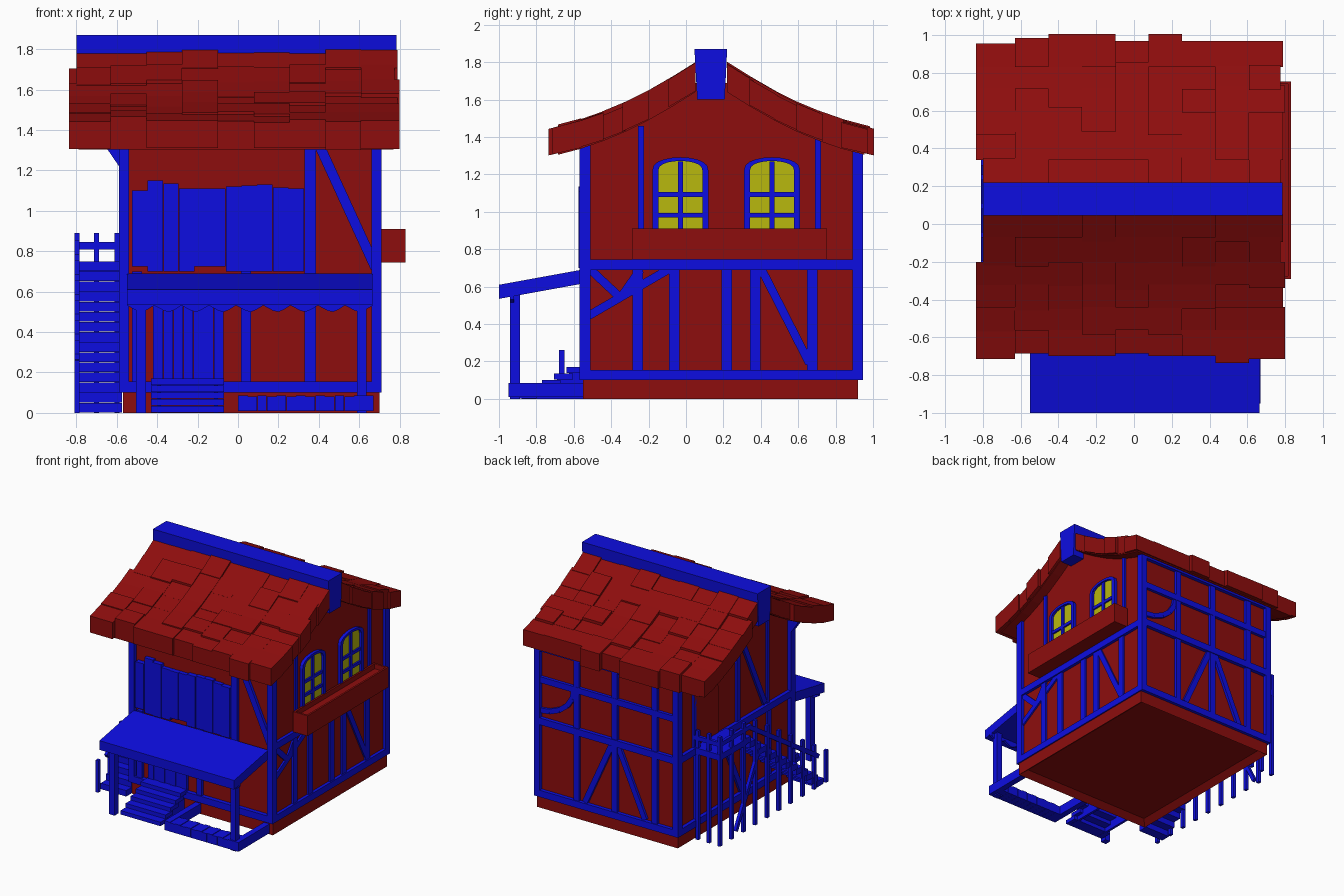
import bpy, bmesh, math, random
from mathutils import Vector, Matrix

if "Cube" in bpy.data.objects:
    bpy.data.objects.remove(bpy.data.objects["Cube"])
random.seed(4)

def material(name, c):
    m = bpy.data.materials.new(name)
    m.diffuse_color = (*c, 1)
    m.use_nodes = True
    m.node_tree.nodes["Principled BSDF"].inputs["Base Color"].default_value = m.diffuse_color
    return m
BLUE = material("timber", (0.004, 0.004, 0.75))
RED = material("plaster_and_tile", (0.27, 0.004, 0.004))
YEL = material("glass", (0.48, 0.48, 0.004))

def finish(name, bm, mat):
    bmesh.ops.recalc_face_normals(bm, faces=bm.faces)
    me = bpy.data.meshes.new(name)
    bm.to_mesh(me)
    bm.free()
    me.materials.append(mat)
    ob = bpy.data.objects.new(name, me)
    bpy.context.collection.objects.link(ob)
    return ob

def prism(name, pts, axis, a, b, mat):
    """2D outline (y,z for x / x,z for y) extruded from a to b"""
    bm = bmesh.new()
    at = lambda p, t: (t, *p) if axis == 'x' else (p[0], t, p[1])
    lo = [bm.verts.new(at(p, a)) for p in pts]
    hi = [bm.verts.new(at(p, b)) for p in pts]
    bm.faces.new(lo)
    bm.faces.new(hi[::-1])
    for i in range(len(pts)):
        j = (i + 1) % len(pts)
        bm.faces.new((lo[i], lo[j], hi[j], hi[i]))
    return finish(name, bm, mat)

def box(name, x0, x1, y0, y1, z0, z1, mat=BLUE):
    return prism(name, [(y0, z0), (y1, z0), (y1, z1), (y0, z1)], 'x', x0, x1, mat)

def bar(name, p, q, w, d, n, mat=BLUE):
    """beam from p to q, d thick along n, w wide across it"""
    p, q, n = Vector(p), Vector(q), Vector(n)
    t = (q - p).normalized()
    s = n.cross(t)
    bm = bmesh.new()
    bmesh.ops.create_cube(bm, size=1)
    m = Matrix((t * (q - p).length, s * w, n * d)).transposed().to_4x4()
    m.translation = (p + q) / 2
    bmesh.ops.transform(bm, matrix=m, verts=bm.verts)
    return finish(name, bm, mat)

def arch(c, hw, z0, zs, rise, n=10):
    top = [(c - hw * math.cos(math.pi * i / n), zs + rise * max(0, math.sin(math.pi * i / n)) ** .8) for i in range(n + 1)]
    return [(c - hw, z0)] + top + [(c + hw, z0)]

def arch_window(name, c, hw, z0, zs, rise, xa, xb, pane_x, pane):
    inner = arch(c, hw - .032, z0, zs, rise - 0.02)
    prism(name + "_frame", arch(c, hw, z0, zs, rise) + inner[::-1], 'x', xa, xb, BLUE)
    prism(name + "_pane", inner, 'x', xa, pane_x, pane)

# Roof top line: (distance from ridge, height)
ROOF = [(0, 1.79), (.12, 1.715), (.25, 1.64), (.37, 1.58), (.49, 1.53), (.61, 1.488), (.735, 1.455)]

# Foundation with recessed underside
bm = bmesh.new()
bmesh.ops.create_cube(bm, size=1)
for v in bm.verts:
    v.co = (0.065 + v.co.x * 1.27, 0.185 + v.co.y * 1.47, 0.05 + v.co.z * 0.1)
bm.normal_update()
under = [f for f in bm.faces if f.normal.z < -0.9]
bmesh.ops.inset_region(bm, faces=under, thickness=0.07)
bmesh.ops.translate(bm, verts=under[0].verts, vec=(0, 0, 0.04))
finish("foundation", bm, RED)

# House walls with curved gable
gable = [(-.535, .08), (-.535, 1.40)]
gable += [(.05 - d, z - .1) for d, z in ROOF[::-1] if d < .55]
gable += [(.22 + d, z - .1) for d, z in ROOF if d < .65] + [(.915, 1.37), (.915, .08)]
prism("walls", gable, 'x', -.56, .685, RED)

# Roof deck and tiles on both slopes
def slope(s, edge, label):
    P = [(edge + s * d, z) for d, z in ROOF]
    deck = [(y, z - .03) for y, z in P] + [(y, z - .15) for y, z in P[::-1]]
    prism(f"{label}_deck", deck, 'x', -.79, .77, RED)
    for r, ((y0, z0), (y1, z1)) in enumerate(zip(P, P[1:])):
        last = r == len(P) - 2
        k = (z1 - z0) / abs(y1 - y0)
        left, right = -.80 - random.choice((0, .037)), random.choice((.775, .79, .80))
        if last and s < 0:
            left, right = -.837, .80
        edges = [left] + [-.63 + .177 * i for i in range(8)] + [right]
        for x0, x1 in zip(edges, edges[1:]):
            up = random.uniform(-.014, .012)
            tail = random.choice((0, .015, .03, .05)) if last else random.uniform(0, .03)
            ye, ze = y1 + s * tail, z1 + k * tail
            prism(f"{label}_tile", [(y0, z0 + up), (ye, ze + up), (ye, ze - .14), (y0, z0 - .145)], 'x', x0, x1, RED)
slope(-1, .05, "front_roof")
slope(1, .22, "back_roof")
prism("ridge_beam", [(.06, 1.6), (.207, 1.6), (.22, 1.87), (.045, 1.87)], 'x', -.80, .785, BLUE)

# Corner posts, sill and middle beams
for x0, x1 in ((-.59, -.54), (.66, .71)):
    for y0, y1 in ((-.57, -.51), (.89, .945)):
        box("corner_post", x0, x1, y0, y1, .1, 1.36)
    for z in (.10, .69):
        box("side_beam", x0, x1, -.56, .945, z, z + .055)
box("front_sill", -.585, .705, -.57, -.52, .10, .155)
for z in (.10, .69):
    box("back_beam", -.585, .705, .895, .945, z, z + .055)
box("back_upper_beam", -.58, .70, .9, .94, 1.03, 1.08)
box("back_top_beam", -.58, .70, .9, .945, 1.29, 1.35)
prism("eave_bracket", [(-.65, 1.33), (-.65, 1.31), (-.585, 1.215), (-.585, 1.33)], 'y', -.56, -.51, BLUE)

# Right wall framing
for y in (-.258, -.062, .217, .37, .675):
    box("right_stud", .67, .70, y - .028, y + .028, .14, .70)
for y, z in ((-.24, 1.46), (.705, 1.40)):
    box("right_upper_stud", .67, .70, y - .016, y + .016, .74, z)
    box("left_upper_stud", -.575, -.55, y - .016, y + .016, .74, z)
X = (1, 0, 0)
for a, b in (((-.52, .445), (-.08, .70)), ((-.51, .69), (-.35, .54)), ((-.35, .54), (-.245, .69)), ((.40, .70), (.66, .19))):
    bar("right_brace", (.683, *a), (.683, *b), .045, .03, X)

# Right windows and planter
for c in (-.03, .46):
    arch_window("window", c, .15, .9, 1.22, .072, .66, .71, .69, YEL)
    box("window_mullion", .67, .703, c - .014, c + .014, .9, 1.27)
    for z in (.97, 1.08):
        box("window_bar", .67, .703, c - .125, c + .125, z, z + .025)
box("planter_base", .70, .83, -.29, .755, .745, .87, RED)
for x0, x1, y0, y1 in ((.70, .715, -.29, .755), (.815, .83, -.29, .755), (.70, .83, -.29, -.275), (.70, .83, .74, .755)):
    box("planter_rim", x0, x1, y0, y1, .86, .91, RED)

# Left wall framing and upper arched door
for y in (-.258, .08, .37, .675):
    box("left_stud", -.575, -.55, y - .026, y + .026, .14, .70)
box("left_upper_stud", -.575, -.55, .12, .165, .74, 1.6)
bar("left_brace", (-.563, .07, 1.33), (-.563, -.2, .76), .045, .03, X)
bar("left_brace", (-.563, .35, .69), (-.563, .1, .16), .045, .03, X)
prism("upper_door", arch(.56, .155, .74, 1.13, .12), 'x', -.575, -.55, RED)

# Back framing
for x in (.335, -.01, -.37):
    box("back_stud", x - .025, x + .025, .9, .938, .14, 1.33)
Y = (0, 1, 0)
for s in (-1, 1):
    bar("back_brace", (-.01 + s * .03, .918, .69), (-.01 + s * .27, .918, .16), .045, .035, Y)
arc = [(.68 - .32 * math.sin(k * math.pi / 10), 1.05 - .25 * math.cos(k * math.pi / 10)) for k in range(6)]
for a, b in zip(arc, arc[1:]):
    bar("back_curved_brace", (a[0], .918, a[1]), (b[0], .918, b[1]), .04, .035, Y)

# Front framing
box("front_tall_post", .33, .385, -.56, -.52, .14, 1.36)
for x in (.04, -.5):
    box("front_stud", x - .024, x + .024, -.56, -.52, .14, .70)
bar("front_brace", (.40, -.54, 1.33), (.68, -.54, .72), .05, .035, Y)

# Upper front boarding and lower door
tops = (1.10, 1.15, 1.135, 1.11, 1.11, 1.11, 1.12, 1.125, 1.13, 1.115, 1.11)
for i, z in enumerate(tops):
    x = -.525 + .0775 * i
    box("front_board", x, x + .0765, -.575 + .006 * (i % 2), -.53, .70 + .025 * (i in (0, 4, 5)), z)
box("end_board", .27, .325, -.565, -.53, .86, 1.07)
for i in range(7):
    x = -.42 + .05 * i
    box("door_board", x, x + .048, -.56 + .006 * (i % 2), -.52, .1, .62)

# Porch roof with scalloped valance
prism("porch_roof", [(-1, .535), (-.56, .615), (-.56, .69), (-1, .61)], 'x', -.55, .665, BLUE)
val = [(-.55, .57)]
for i in range(9):
    x = -.55 + .135 * i
    val += [(x, .532), (x + .05, .505), (x + .075, .5), (x + .1, .51)]
prism("porch_valance", val + [(.665, .53), (.665, .57)], 'y', -.94, -.92, BLUE)
for x in (-.48, .613):
    box("porch_post", x - .024, x + .024, -.94, -.888, 0, .58)

# Porch deck edge and entry steps
for x in (0, .62):
    box("deck_side_beam", x, x + .05, -.95, -.55, .01, .085)
for i in range(14):
    x = i * .0479
    box("deck_board", x, x + .0465, -.95, -.83, .01, .085 - .004 * (i % 2))
for i in range(5):
    box("entry_step", -.43, -.07, -.90 + .065 * i, -.80 + .065 * i if i < 4 else -.55, .034 * i + .002, .034 * (i + 1))
for x in (-.40, -.12):
    prism("step_support", [(-.88, .0), (-.55, .0), (-.55, .14), (-.62, .14)], 'x', x, x + .02, BLUE)

# Side staircase with landing
for i in range(15):
    y = -.62 + i / 15
    box("stair_tread", -.805, -.575, y, y + .08, .05 * i + .002, .05 * (i + 1))
box("stair_landing", -.81, -.57, .37, .72, .70, .75)
for i in range(10):
    y = -.665 + i * .152
    box("baluster", -.81, -.785, y - .015, y + .015, 0, min(.89, .26 + (y + .665) * .65))
for x in (-.6, -.7):
    box("landing_post", x - .0125, x + .0125, .69, .715, 0, .89)
bar("stair_rail", (-.797, -.56, .25), (-.797, .32, .82), .035, .025, X)
bar("landing_side_rail", (-.797, .31, .827), (-.797, .715, .827), .035, .025, X)
box("landing_back_rail", -.81, -.575, .69, .715, .81, .845)
bar("stair_cross_brace", (-.797, .5, .04), (-.797, .2, .6), .03, .025, X)
